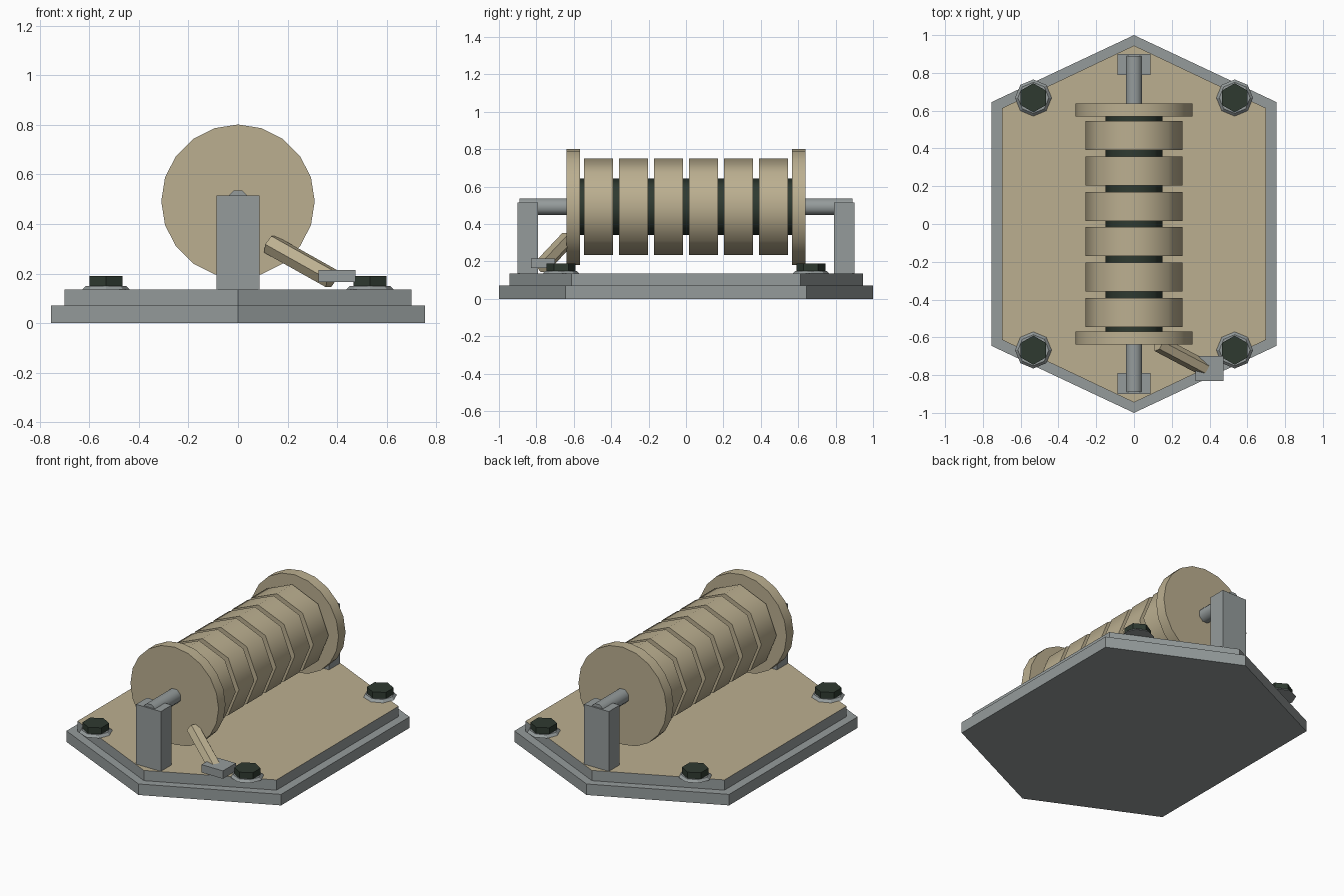
import bpy
import bmesh
from math import cos, sin, pi
from mathutils import Vector

cube = bpy.data.objects.get("Cube")
if cube:
    bpy.data.objects.remove(cube, do_unlink=True)


def material(name, rgb):
    m = bpy.data.materials.new(name)
    m.use_nodes = True
    m.diffuse_color = (*rgb, 1)
    m.node_tree.nodes["Principled BSDF"].inputs["Base Color"].default_value = (*rgb, 1)
    return m


tan = material("tan", (0.50, 0.43, 0.28))
grey = material("steel grey", (0.30, 0.33, 0.33))
dark = material("dark green", (0.028, 0.042, 0.030))


def loft(name, bottom, top, mat, smooth=False, top_mat=None):
    """Solid between two matching loops of points."""
    bm = bmesh.new()
    lo = [bm.verts.new(p) for p in bottom]
    hi = [bm.verts.new(p) for p in top]
    n = len(lo)
    bm.faces.new(lo)
    cap = bm.faces.new(hi)
    if top_mat:
        cap.material_index = 1
    for i in range(n):
        j = (i + 1) % n
        f = bm.faces.new((lo[i], lo[j], hi[j], hi[i]))
        f.smooth = smooth
    bmesh.ops.recalc_face_normals(bm, faces=bm.faces)
    mesh = bpy.data.meshes.new(name)
    bm.to_mesh(mesh)
    bm.free()
    for m in (mat, top_mat):
        if m:
            mesh.materials.append(m)
    ob = bpy.data.objects.new(name, mesh)
    bpy.context.scene.collection.objects.link(ob)
    return ob


def rod(name, a, b, r, sides, mat, phase=0.0, smooth=False, r_end=None):
    """Straight bar with a regular cross-section from a to b."""
    a, b = Vector(a), Vector(b)
    axis = (b - a).normalized()
    u = axis.cross(Vector((0, 0, 1)))
    u = u.normalized() if u.length > 0.01 else Vector((1, 0, 0))
    v = u.cross(axis)
    ring = [u * cos(phase + 2 * pi * i / sides) + v * sin(phase + 2 * pi * i / sides)
            for i in range(sides)]
    end = r if r_end is None else r_end
    return loft(name, [a + p * r for p in ring], [b + p * end for p in ring], mat, smooth)


def box(name, x, y, z, mat):
    corners = [(x[0], y[0]), (x[1], y[0]), (x[1], y[1]), (x[0], y[1])]
    return loft(name, [(*c, z[0]) for c in corners], [(*c, z[1]) for c in corners], mat)


def plate(name, tip, half_width, shoulder, z0, z1, top_mat=None):
    pts = [(0, -tip), (half_width, -shoulder), (half_width, shoulder),
           (0, tip), (-half_width, shoulder), (-half_width, -shoulder)]
    return loft(name, [(*p, z0) for p in pts], [(*p, z1) for p in pts], grey, False, top_mat)


# Stepped six-sided base
plate("base_plate", 1.0, 0.755, 0.645, 0, 0.07)
plate("base_deck", 0.945, 0.70, 0.613, 0.07, 0.135, tan)

# Drum: core, rings and end flanges
AXLE = 0.492
rod("drum_core", (0, -0.58, AXLE), (0, 0.58, AXLE), 0.152, 8, dark, smooth=True)
for i in range(6):
    y = (i - 2.5) * 0.187
    rod(f"drum_ring_{i + 1}", (0, y - 0.077, AXLE), (0, y + 0.077, AXLE),
        0.257, 8, tan, smooth=True)
for side, name in ((-1, "front"), (1, "back")):
    rod(f"{name}_flange", (0, side * 0.568, AXLE), (0, side * 0.638, AXLE),
        0.31, 20, tan, smooth=True)
    # Axle posts
    y = sorted((side * 0.79, side * 0.90))
    box(f"{name}_post", (-0.087, 0.087), y, (0.135, 0.515), grey)
rod("axle", (0, -0.89, AXLE), (0, 0.89, AXLE), 0.047, 8, grey, phase=pi / 8, smooth=True)

# Corner bolts on washers
for sx, xname in ((-1, "right"), (1, "left")):
    for sy, yname in ((-1, "front"), (1, "back")):
        x, y = sx * 0.533, sy * 0.668
        rod(f"{yname}_{xname}_washer", (x, y, 0.135), (x, y, 0.15),
            0.097, 8, grey, r_end=0.082)
        rod(f"{yname}_{xname}_bolt", (x, y, 0.15), (x, y, 0.19),
            0.077, 6, dark, phase=pi / 6)

# Crank arm with its grip
rod("crank_arm", (0.13, -0.635, 0.318), (0.38, -0.767, 0.178), 0.043, 6, tan)
box("crank_grip", (0.325, 0.475), (-0.83, -0.70), (0.165, 0.215), grey)
